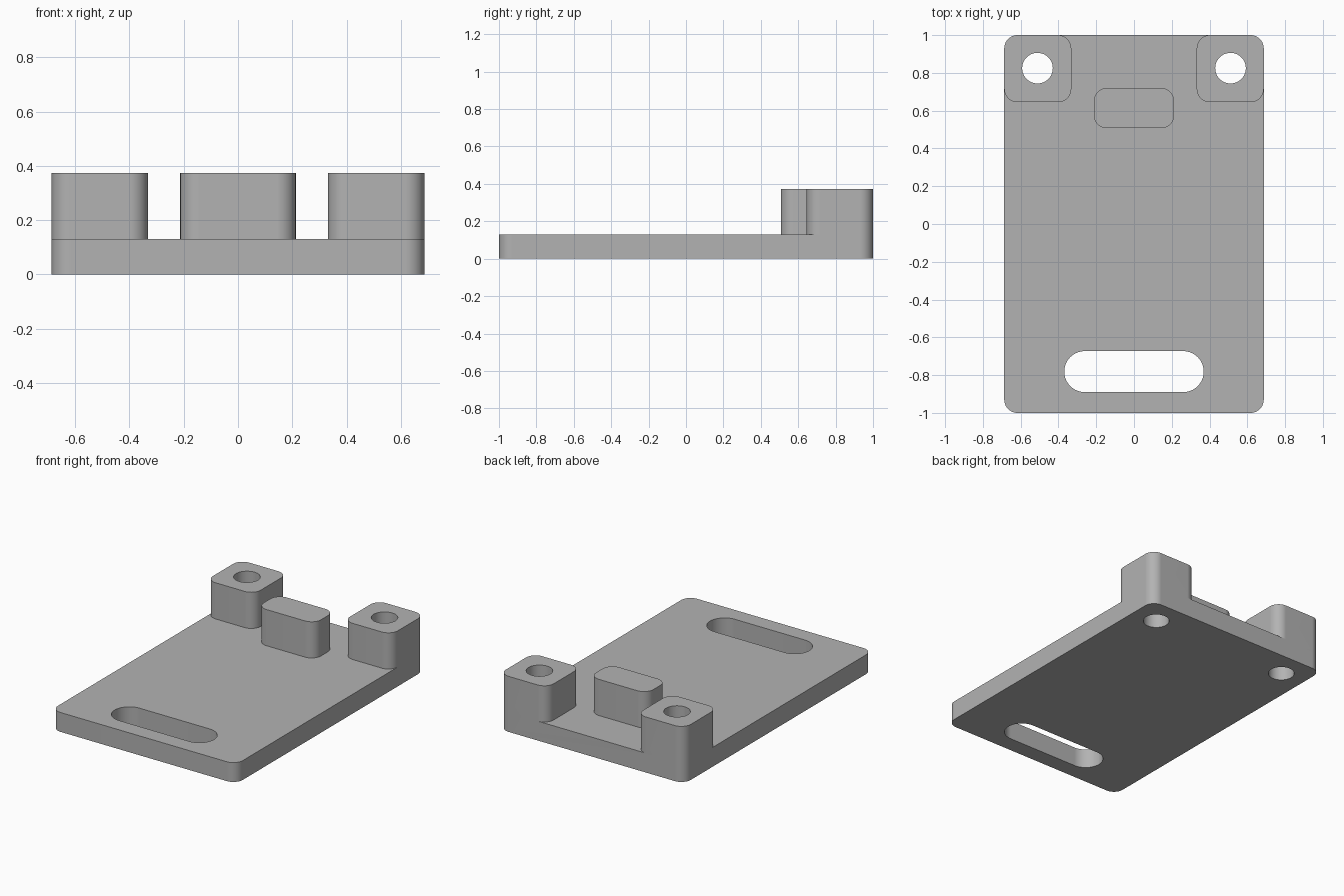
import bpy
import bmesh
import math

if "Cube" in bpy.data.objects:
    bpy.data.objects.remove(bpy.data.objects["Cube"], do_unlink=True)

PLATE_TOP, POST_TOP = 0.13, 0.373
HALF_W, CORNER = 0.687, 0.07

grey = bpy.data.materials.new("plain grey")
grey.use_nodes = True
grey.diffuse_color = (0.45, 0.45, 0.45, 1)
grey.node_tree.nodes["Principled BSDF"].inputs["Base Color"].default_value = grey.diffuse_color


def rounded_prism(name, x0, x1, y0, y1, z0, z1, radius, steps=10):
    """Upright solid with a rounded rectangle as its outline."""
    bm = bmesh.new()
    centres = [(x1 - radius, y1 - radius), (x0 + radius, y1 - radius),
               (x0 + radius, y0 + radius), (x1 - radius, y0 + radius)]
    ring = []
    for quarter, (cx, cy) in enumerate(centres):
        for i in range(steps + 1):
            a = (quarter + i / steps) * math.pi / 2
            ring.append(bm.verts.new((cx + radius * math.cos(a), cy + radius * math.sin(a), z0)))
    bottom = bm.faces.new(ring)
    top = bmesh.ops.extrude_face_region(bm, geom=[bottom], use_keep_orig=True)
    bmesh.ops.translate(bm, vec=(0, 0, z1 - z0),
                        verts=[g for g in top["geom"] if isinstance(g, bmesh.types.BMVert)])
    bmesh.ops.remove_doubles(bm, verts=bm.verts, dist=1e-4)
    bmesh.ops.recalc_face_normals(bm, faces=bm.faces)
    mesh = bpy.data.meshes.new(name)
    bm.to_mesh(mesh)
    bm.free()
    mesh.materials.append(grey)
    obj = bpy.data.objects.new(name, mesh)
    bpy.context.collection.objects.link(obj)
    return obj


def combine(body, tool, operation):
    """Apply a boolean and discard the tool."""
    bpy.context.view_layer.objects.active = body
    mod = body.modifiers.new(operation.lower(), 'BOOLEAN')
    mod.object, mod.operation, mod.solver = tool, operation, 'EXACT'
    bpy.ops.object.modifier_apply(modifier=mod.name)
    bpy.data.objects.remove(tool, do_unlink=True)


# Base plate
plate = rounded_prism("mounting_plate", -HALF_W, HALF_W, -1, 1, 0, PLATE_TOP, CORNER)

# Corner posts, flush with the plate edges, and the central block
for side in (-1, 1):
    x0, x1 = sorted((side * 0.332, side * HALF_W))
    combine(plate, rounded_prism("corner_post", x0, x1, 0.645, 1,
                                 PLATE_TOP, POST_TOP, CORNER), 'UNION')
combine(plate, rounded_prism("centre_block", -0.213, 0.213, 0.507, 0.72,
                             PLATE_TOP, POST_TOP, CORNER), 'UNION')

# Screw holes through the posts
for side in (-1, 1):
    bpy.ops.mesh.primitive_cylinder_add(vertices=48, radius=0.081, depth=2,
                                        location=(side * 0.511, 0.825, 0))
    combine(plate, bpy.context.object, 'DIFFERENCE')

# Strap slot near the front edge
combine(plate, rounded_prism("slot_cutter", -0.369, 0.369, -0.89, -0.673,
                             -1, 1, 0.1084, 16), 'DIFFERENCE')

# Smooth the fillets and holes, keep the rims sharp
bpy.ops.object.select_all(action='DESELECT')
plate.select_set(True)
bpy.context.view_layer.objects.active = plate
bpy.ops.object.shade_smooth_by_angle(angle=math.radians(30))
weighted = plate.modifiers.new("flat_walls", 'WEIGHTED_NORMAL')
weighted.keep_sharp = True
